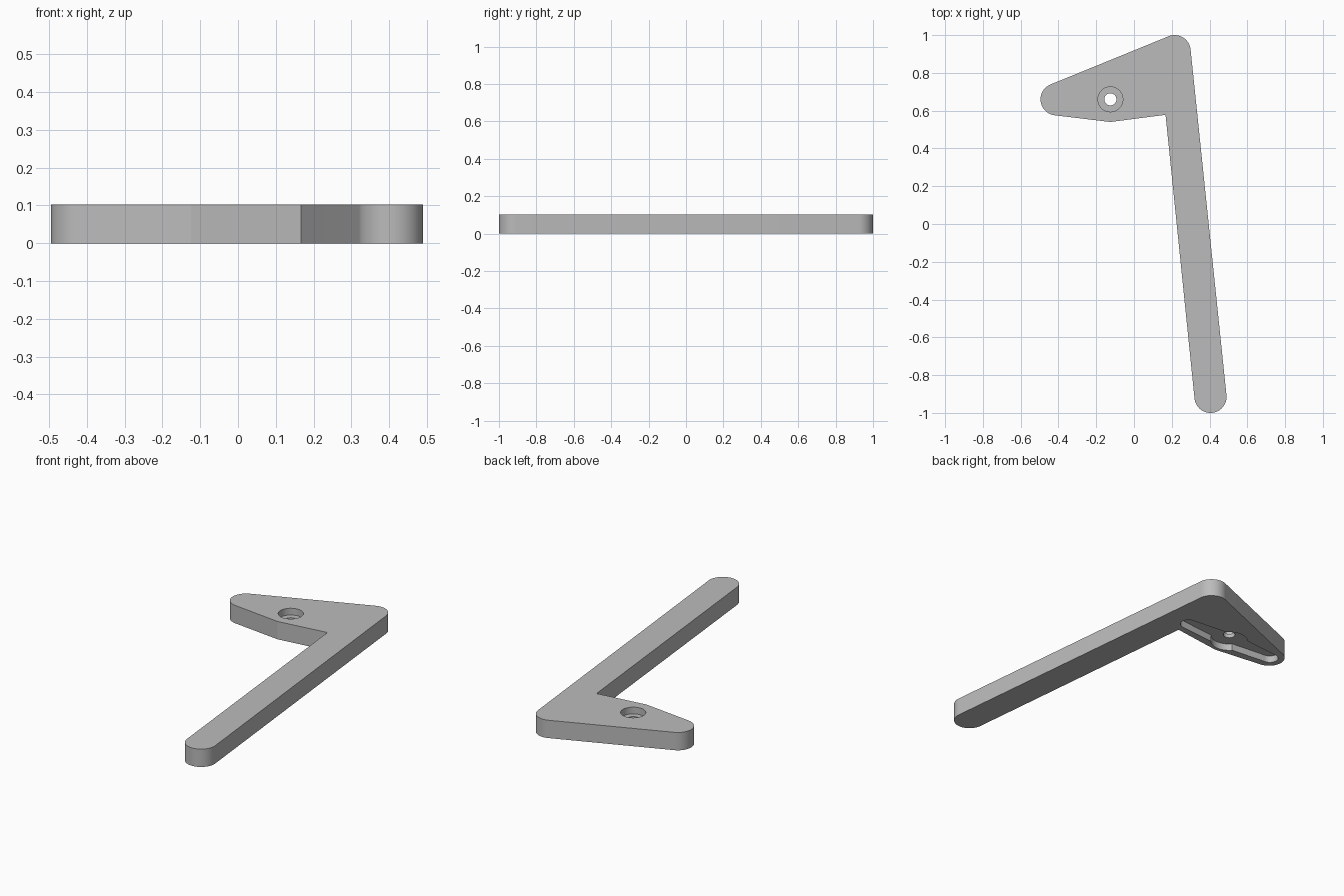
import bpy
import bmesh
from math import sin, cos, atan2, asin, radians, pi
from mathutils import Vector

if "Cube" in bpy.data.objects:
    bpy.data.objects.remove(bpy.data.objects["Cube"], do_unlink=True)

THICK = 0.103
R = 0.085
TIP = Vector((-0.41, 0.66))
ELBOW = Vector((0.215, 0.915))
FOOT = Vector((0.405, -0.915))
HUB = Vector((-0.125, 0.66))
INNER = Vector((0.167, 0.578))
BELLY = Vector((-0.125, 0.54))


def arc(center, radius, start, end, steps=28):
    """Points on an arc, counter-clockwise from start to end."""
    while end < start:
        end += 2 * pi
    return [center + radius * Vector((cos(a), sin(a)))
            for a in (start + (end - start) * i / steps for i in range(steps + 1))]


def side(p, q):
    """Angle of the outward normal of an edge in a counter-clockwise outline."""
    d = q - p
    return atan2(-d.x, d.y)


def prism(name, points, z0, z1):
    bm = bmesh.new()
    face = bm.faces.new([bm.verts.new((p.x, p.y, z0)) for p in points])
    top = bmesh.ops.extrude_face_region(bm, geom=[face])["geom"]
    bmesh.ops.translate(bm, vec=(0, 0, z1 - z0),
                        verts=[v for v in top if isinstance(v, bmesh.types.BMVert)])
    bmesh.ops.recalc_face_normals(bm, faces=bm.faces)
    mesh = bpy.data.meshes.new(name)
    bm.to_mesh(mesh)
    bm.free()
    obj = bpy.data.objects.new(name, mesh)
    bpy.context.collection.objects.link(obj)
    return obj


# Lever body: rounded foot, elbow and tip joined by tangent edges
outline = arc(FOOT, R, side(ELBOW, FOOT), side(FOOT, ELBOW))
outline += arc(ELBOW, R, side(FOOT, ELBOW), side(ELBOW, TIP))
outline += arc(TIP, R, side(ELBOW, TIP), side(TIP + Vector((0, -R)), BELLY))
outline += [BELLY, INNER]
lever = prism("lever_arm", outline, 0, THICK)

# Underside pocket: round hub with two tapered arms
HUB_R, END_R, ROOT = 0.1, 0.045, 0.065
reach = Vector((0.29, 0))
a = asin(ROOT / HUB_R)
pocket = arc(HUB + reach, END_R, -pi / 2, pi / 2)
pocket += arc(HUB, HUB_R, a, pi - a)
pocket += arc(HUB - reach, END_R, pi / 2, 3 * pi / 2)
pocket += arc(HUB, HUB_R, pi + a, 2 * pi - a)

# Cut the pocket, the screw hole and its counterbore
cutters = [
    prism("pocket_cutter", pocket, -0.05, 0.04),
    prism("hole_cutter", arc(HUB, 0.032, 0, 2 * pi, 64)[:-1], -0.1, 0.2),
    prism("counterbore_cutter", arc(HUB, 0.066, 0, 2 * pi, 64)[:-1], 0.064, 0.2),
]
bpy.ops.object.select_all(action='DESELECT')
bpy.context.view_layer.objects.active = lever
lever.select_set(True)
for cutter in cutters:
    cutter.hide_render = True
    mod = lever.modifiers.new(cutter.name, 'BOOLEAN')
    mod.operation = 'DIFFERENCE'
    mod.solver = 'EXACT'
    mod.object = cutter
    bpy.ops.object.modifier_apply(modifier=mod.name)
    bpy.data.objects.remove(cutter, do_unlink=True)

# Plain grey finish
grey = bpy.data.materials.new("light grey")
grey.use_nodes = True
colour = (0.5, 0.5, 0.5, 1)
grey.diffuse_color = colour
grey.node_tree.nodes["Principled BSDF"].inputs["Base Color"].default_value = colour
lever.data.materials.clear()
lever.data.materials.append(grey)
bpy.ops.object.shade_smooth_by_angle(angle=radians(10))
